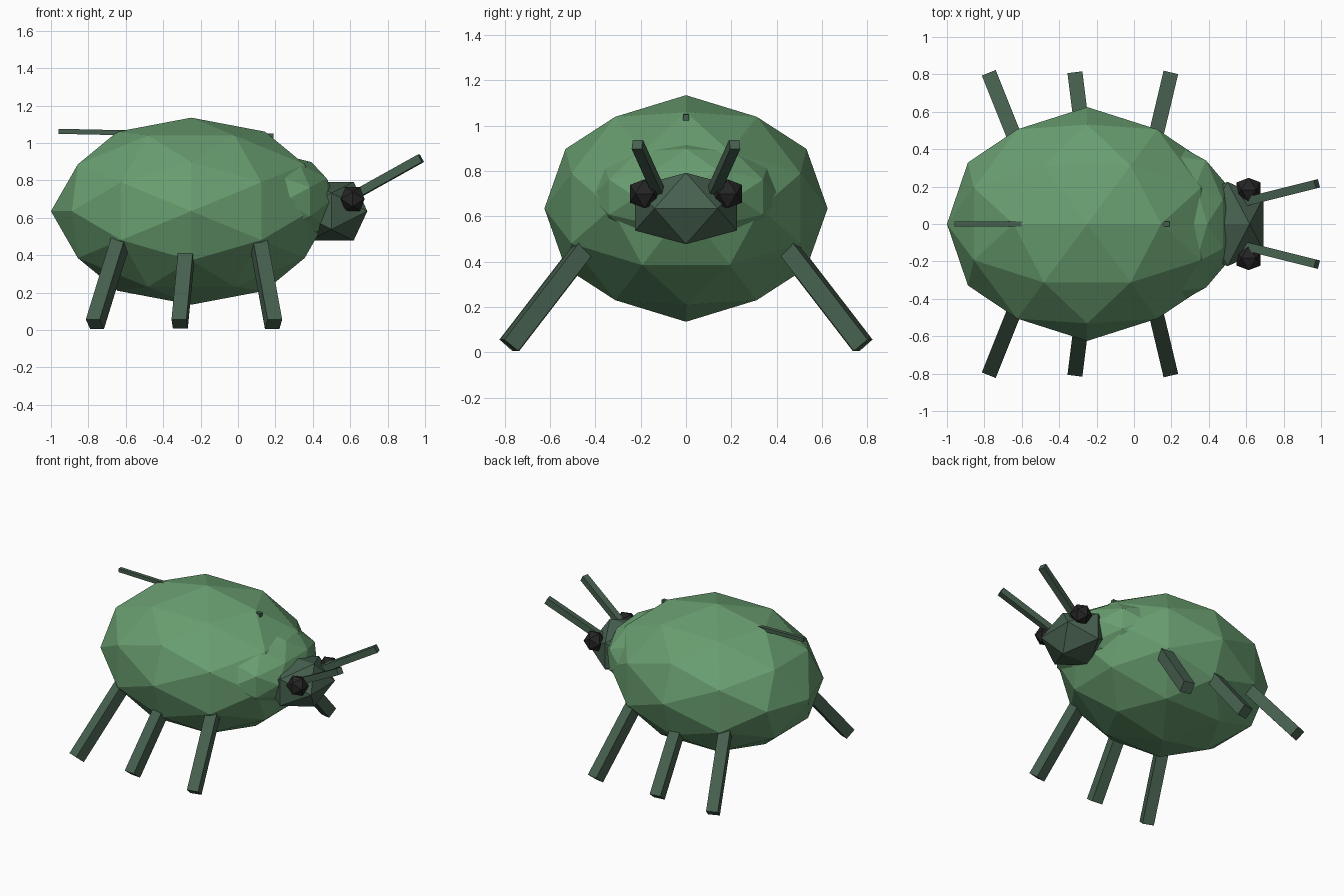
import bpy, bmesh
from mathutils import Vector

if "Cube" in bpy.data.objects:
    bpy.data.objects.remove(bpy.data.objects["Cube"])


def material(name, rgb):
    m = bpy.data.materials.new(name)
    m.diffuse_color = (*rgb, 1)
    m.use_nodes = True
    m.node_tree.nodes["Principled BSDF"].inputs["Base Color"].default_value = m.diffuse_color
    return m


GREEN = material("leaf_green", (0.141, 0.342, 0.162))
DARK = material("dark_green", (0.062, 0.118, 0.078))
BLACK = material("near_black", (0.019, 0.018, 0.018))


def finish(bm, name, mat):
    bmesh.ops.recalc_face_normals(bm, faces=bm.faces)
    me = bpy.data.meshes.new(name)
    bm.to_mesh(me)
    bm.free()
    me.materials.append(mat)
    ob = bpy.data.objects.new(name, me)
    bpy.context.collection.objects.link(ob)
    return ob


def icosphere(name, centre, radii, mat, divided=False):
    """Golden-rectangle icosahedron, optionally split once and rounded."""
    bm = bmesh.new()
    t = (1 + 5 ** 0.5) / 2
    for a in (-1, 1):
        for b in (-t, t):
            for co in ((a, 0, b), (0, b, a), (b, a, 0)):
                bm.verts.new(Vector(co).normalized())
    bmesh.ops.convex_hull(bm, input=bm.verts[:])
    if divided:
        bmesh.ops.subdivide_edges(bm, edges=bm.edges[:], cuts=1, use_grid_fill=True)
    for v in bm.verts:
        n = v.co.normalized()
        v.co = Vector(c + r * k for c, r, k in zip(centre, radii, n))
    return finish(bm, name, mat)


def bar(name, start, end, width, mat):
    """Square bar between two points, with level cross edges."""
    start, end = Vector(start), Vector(end)
    d = (end - start).normalized()
    side = d.cross(Vector((0, 0, 1))).normalized() * width / 2
    up = side.cross(d).normalized() * width / 2
    bm = bmesh.new()
    for p in (start, end):
        for i, j in ((-1, -1), (1, -1), (1, 1), (-1, 1)):
            bm.verts.new(p + side * i + up * j)
    bmesh.ops.convex_hull(bm, input=bm.verts[:])
    bmesh.ops.dissolve_limit(bm, angle_limit=0.02, verts=bm.verts[:], edges=bm.edges[:])
    return finish(bm, name, mat)


# Body, neck and head
icosphere("body", (-0.25, 0, 0.635), (0.75, 0.625, 0.5), GREEN, True)
icosphere("neck", (0.24, 0, 0.685), (0.29, 0.42, 0.25), GREEN, True)
icosphere("head", (0.5, 0, 0.635), (0.225, 0.265, 0.185), DARK)

# Thin tail bar running through the top of the body
bar("tail", (-0.96, 0, 1.062), (0.19, 0, 1.037), 0.027, DARK)

# Mirrored eyes, antennae and legs
LEGS = {"back_leg": (-0.605, -0.765), "middle_leg": (-0.262, -0.312), "front_leg": (0.095, 0.19)}
for s, side in ((-1, "right"), (1, "left")):
    icosphere("eye_" + side, (0.613, s * 0.183, 0.70), (0.075,) * 3, BLACK)
    bar("antenna_" + side, (0.56, s * 0.11, 0.685), (0.978, s * 0.215, 0.918), 0.046, DARK)
    for name, (hip, foot) in LEGS.items():
        bar(name + "_" + side, (hip, s * 0.38, 0.55), (foot, s * 0.78, 0.031), 0.08, DARK)
